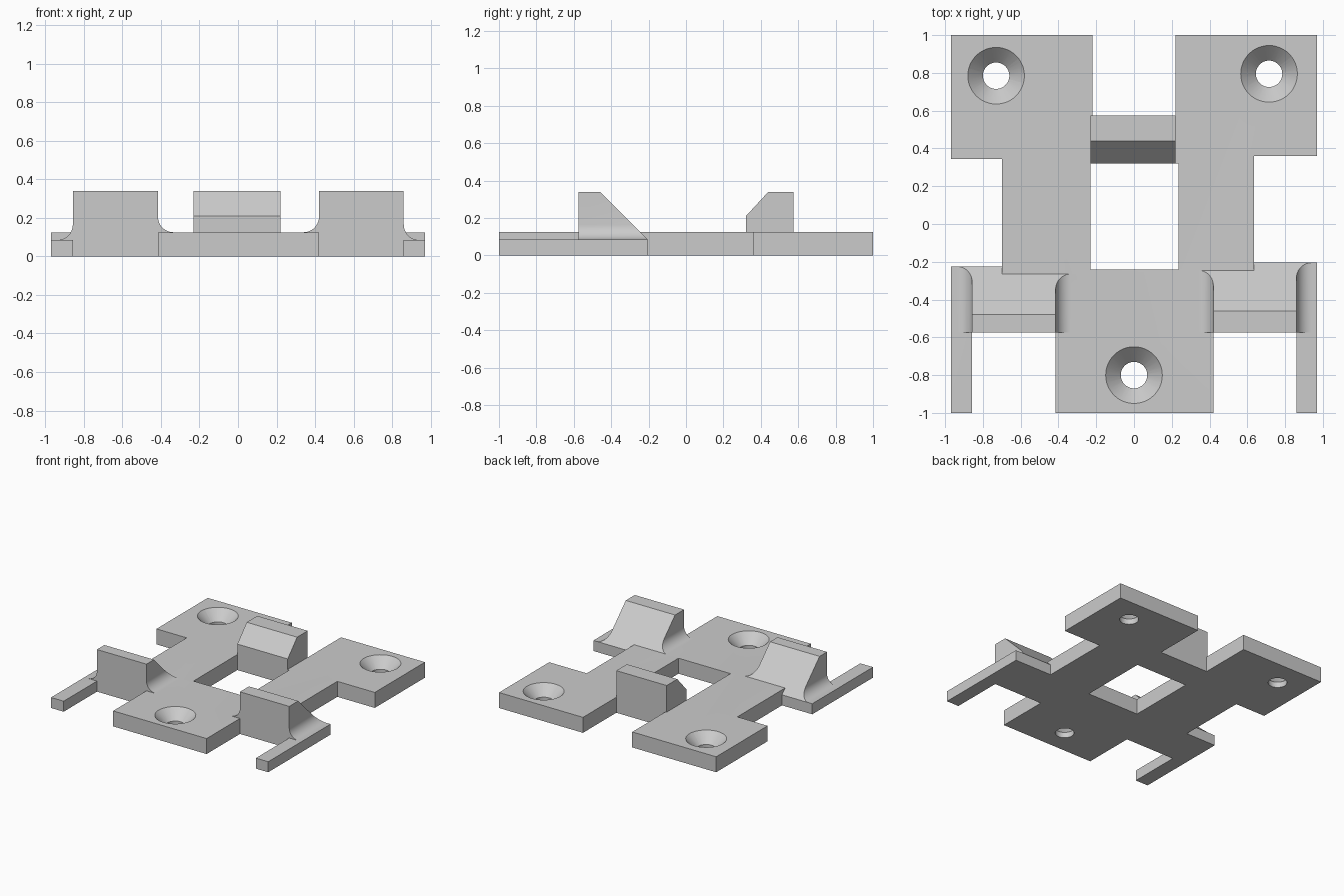
import bpy, bmesh, math
from mathutils import Matrix, Vector

cube = bpy.data.objects.get("Cube")
if cube:
    bpy.data.objects.remove(cube, do_unlink=True)

grey = bpy.data.materials.new("plain grey")
grey.use_nodes = True
colour = (0.6, 0.6, 0.6, 1)
grey.diffuse_color = colour
grey.node_tree.nodes["Principled BSDF"].inputs["Base Color"].default_value = colour

PLATE, RAIL, TOP = 0.125, 0.085, 0.34   # heights
FRONT = -0.575                          # front face of the wedges


def finish(name, bm):
    bmesh.ops.recalc_face_normals(bm, faces=bm.faces)
    mesh = bpy.data.meshes.new(name)
    bm.to_mesh(mesh)
    bm.free()
    mesh.materials.append(grey)
    obj = bpy.data.objects.new(name, mesh)
    bpy.context.scene.collection.objects.link(obj)
    return obj


def prism(points, axis, start, end):
    """Extrude a 2D outline along one axis."""
    bm = bmesh.new()
    verts = []
    for p in points:
        co = list(p)
        co.insert(axis, start)
        verts.append(bm.verts.new(co))
    face = bm.faces.new(verts)
    out = bmesh.ops.extrude_face_region(bm, geom=[face])
    for v in out["geom"]:
        if isinstance(v, bmesh.types.BMVert):
            v.co[axis] = end
    bmesh.ops.recalc_face_normals(bm, faces=bm.faces)
    return bm


def fillet(wall_x, floor_z, direction, radius=0.08, steps=10):
    """Concave arc from a wall down to a floor."""
    cx, cz = wall_x + direction * radius, floor_z + radius
    angles = [math.pi / 2 * i / steps for i in range(steps + 1)]
    return [(cx - direction * radius * math.cos(a), cz - radius * math.sin(a))
            for a in angles]


# Main plate: two back pads, two arms and the front pad, with an open slot
outline = [
    (-0.415, -1), (0.42, -1), (0.42, -0.4), (0.635, -0.4), (0.635, 0.36),
    (0.97, 0.36), (0.97, 1), (0.22, 1), (0.22, 0.32), (0.235, 0.32),
    (0.235, -0.24), (-0.23, -0.24), (-0.23, 0.575), (-0.22, 0.575),
    (-0.22, 1), (-0.97, 1), (-0.97, 0.345), (-0.70, 0.345), (-0.70, -0.4),
    (-0.415, -0.4)]
plate = finish("mounting_bracket", prism(outline, 2, 0, PLATE))
unions, cutters = [], []

# Bridge across the slot, with a bevelled front edge
profile = [(0.32, 0), (0.575, 0), (0.575, TOP), (0.44, TOP), (0.32, 0.21)]
unions.append(finish("bridge", prism(profile, 0, -0.23, 0.22)))

# Filleted wedges and thin rails on both sides
for name, side, inner, outer, crest in (("right", -1, 0.415, 0.857, -0.48),
                                        ("left", 1, 0.42, 0.86, -0.46)):
    edge = 0.97
    section = [(edge, 0), (edge, RAIL)]
    section += reversed(fillet(outer, RAIL, 1))
    section += [(outer, TOP), (inner, TOP)]
    section += fillet(inner, PLATE, -1)
    section += [(inner - 0.08, 0)]
    section = [(side * x, z) for x, z in section]
    back = crest + TOP - RAIL
    bm = prism(section, 1, FRONT, back)
    cut = bmesh.ops.bisect_plane(
        bm, geom=bm.verts[:] + bm.edges[:] + bm.faces[:], dist=1e-5,
        plane_co=Vector((0, crest, TOP)), plane_no=Vector((0, 1, 1)),
        clear_outer=True)
    rim = [e for e in bm.edges if e.is_boundary]
    bmesh.ops.holes_fill(bm, edges=rim, sides=0)
    unions.append(finish(name + "_wedge", bm))

    rail = [(side * outer, -1), (side * edge, -1),
            (side * edge, -0.4), (side * outer, -0.4)]
    unions.append(finish(name + "_rail", prism(rail, 2, 0, RAIL)))

# Countersunk screw holes
for x, y in ((-0.73, 0.785), (0.715, 0.795), (0, -0.8)):
    for r1, r2, z1, z2 in ((0.07, 0.07, -0.05, 0.06), (0.065, 0.165, 0.04, 0.14)):
        bm = bmesh.new()
        bmesh.ops.create_cone(
            bm, cap_ends=True, segments=48, radius1=r1, radius2=r2, depth=z2 - z1,
            matrix=Matrix.Translation((x, y, (z1 + z2) / 2)))
        cutter = finish("screw_hole_cutter", bm)
        cutter.hide_render = True
        cutters.append(cutter)

# Merge everything into one solid
for operation, parts in (("UNION", unions), ("DIFFERENCE", cutters)):
    for part in parts:
        mod = plate.modifiers.new(part.name, "BOOLEAN")
        mod.operation = operation
        mod.solver = "EXACT"
        mod.object = part
graph = bpy.context.evaluated_depsgraph_get()
graph.update()
merged = bpy.data.meshes.new_from_object(plate.evaluated_get(graph))
plate.modifiers.clear()
plate.data = merged
merged.materials.clear()
merged.materials.append(grey)
for poly in merged.polygons:
    poly.material_index = 0
for part in unions + cutters:
    bpy.data.objects.remove(part, do_unlink=True)

# Smooth fillets and countersinks, keep the edges crisp
for obj in bpy.context.selected_objects:
    obj.select_set(False)
plate.select_set(True)
bpy.context.view_layer.objects.active = plate
bpy.ops.object.shade_smooth_by_angle(angle=math.radians(30))
